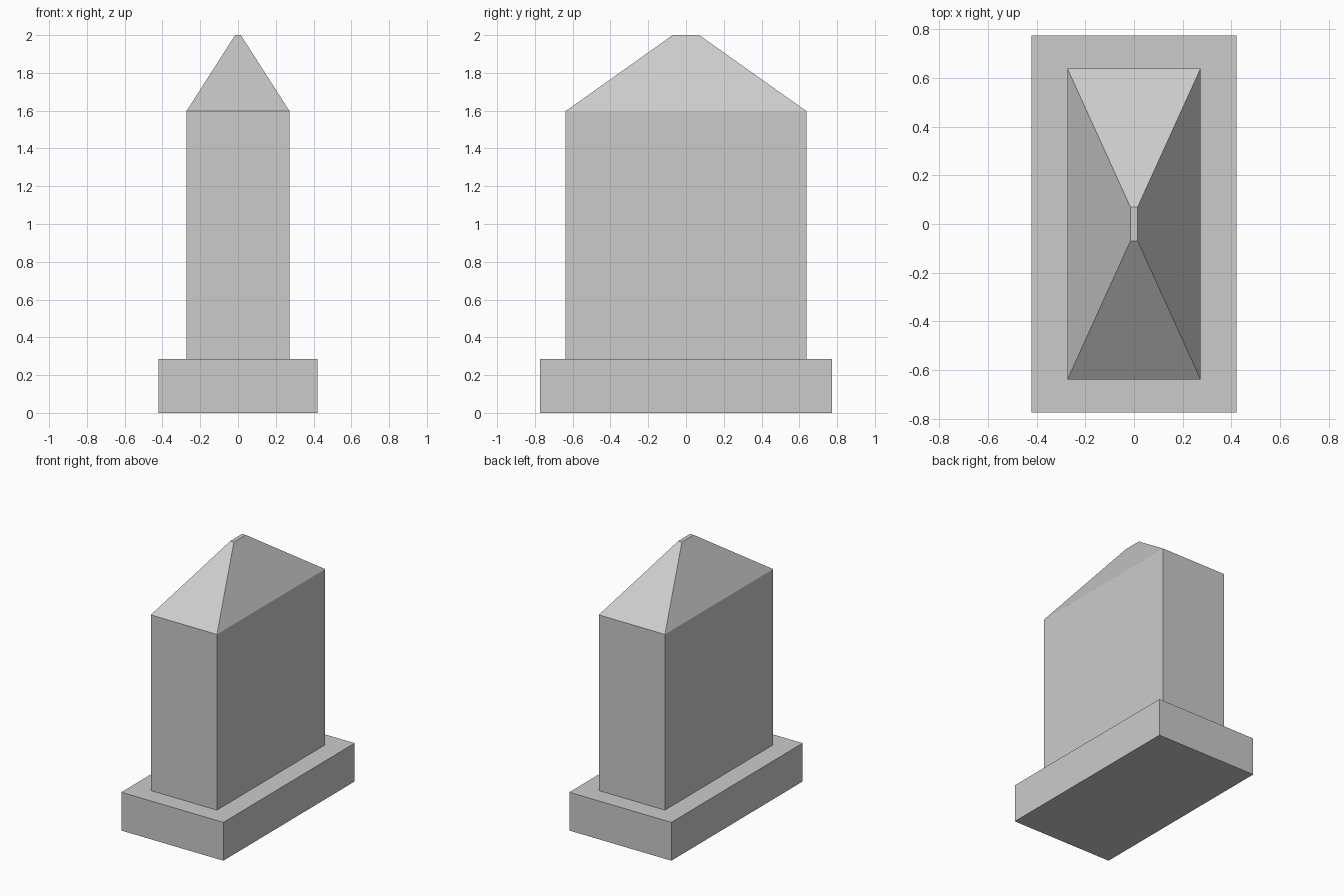
import bpy
import bmesh

if "Cube" in bpy.data.objects:
    bpy.data.objects.remove(bpy.data.objects["Cube"])


def frustum(name, z0, z1, bottom, top=None):
    """Rectangular block from z0 to z1; bottom/top are (half x, half y)."""
    top = top or bottom
    bm = bmesh.new()
    bmesh.ops.create_cube(bm, size=2)
    for v in bm.verts:
        upper = v.co.z > 0
        hx, hy = top if upper else bottom
        v.co = (v.co.x * hx, v.co.y * hy, z1 if upper else z0)
    mesh = bpy.data.meshes.new(name)
    bm.to_mesh(mesh)
    bm.free()
    obj = bpy.data.objects.new(name, mesh)
    bpy.context.collection.objects.link(obj)
    return obj


BODY = (0.273, 0.638)

# Wide plinth
frustum("base", 0.0, 0.286, (0.421, 0.774))
# Upright slab
frustum("pillar", 0.286, 1.597, BODY)
# Hipped cap tapering to a narrow flat ridge
frustum("cap", 1.597, 2.0, BODY, (0.015, 0.07))
